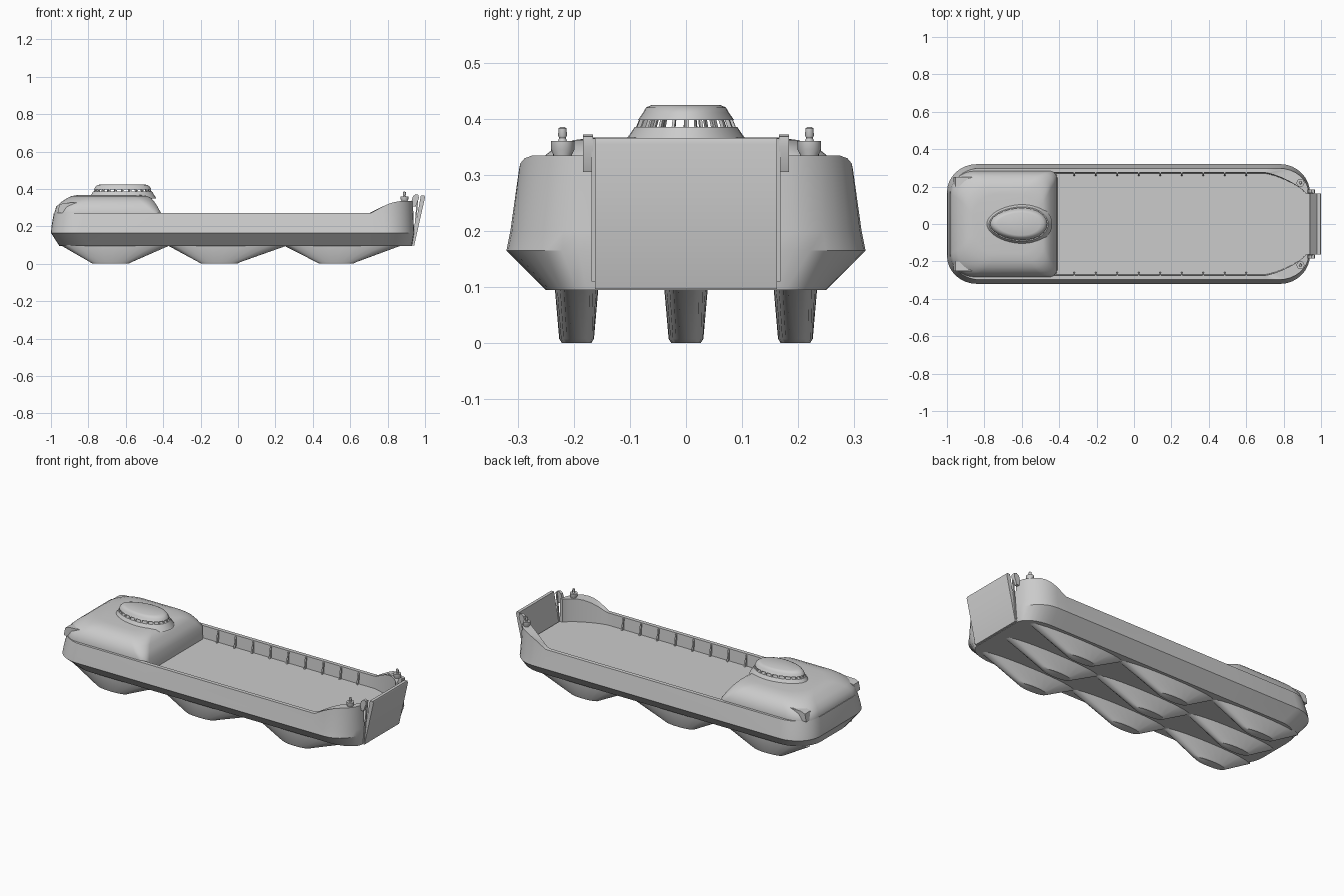
import bpy, bmesh, math

if "Cube" in bpy.data.objects:
    bpy.data.objects.remove(bpy.data.objects["Cube"])


def finish(name, bm, angle=35):
    bmesh.ops.recalc_face_normals(bm, faces=bm.faces)
    me = bpy.data.meshes.new(name)
    bm.to_mesh(me)
    bm.free()
    ob = bpy.data.objects.new(name, me)
    bpy.context.collection.objects.link(ob)
    bpy.ops.object.select_all(action='DESELECT')
    ob.select_set(True)
    bpy.context.view_layer.objects.active = ob
    bpy.ops.object.shade_smooth_by_angle(angle=math.radians(angle))
    return ob


def add_loft(bm, rings, open_front=()):
    """Skin a stack of equal rings, cap both ends, return vertex rows."""
    rows = [[bm.verts.new(p) for p in r] for r in rings]
    n = len(rows[0])
    for k, (a, b) in enumerate(zip(rows, rows[1:])):
        for i in range(n):
            if i == n - 1 and k in open_front:
                continue
            j = (i + 1) % n
            bm.faces.new((a[i], a[j], b[j], b[i]))
    bm.faces.new(rows[0])
    bm.faces.new(rows[-1])
    return rows


def loft(name, rings, angle=35):
    bm = bmesh.new()
    add_loft(bm, rings)
    return finish(name, bm, angle)


def prism(name, profile, y0, y1):
    return loft(name, [[(x, y, z) for x, z in profile] for y in (y0, y1)])


def outline(z, x0, x1, w, stern, bow, sides=(), power=1, n=9):
    """Rounded plan outline; z may be a function of x."""
    half = []
    for i in range(n):
        t = math.pi / 2 * i / (n - 1)
        c, s = max(math.cos(t), 0) ** power, math.sin(t) ** power
        half.append((x1 - bow[0] * (1 - c), w - bow[1] * (1 - s)))
    half += [(x, w) for x in sides]
    for i in range(n):
        t = math.pi / 2 * i / (n - 1)
        half.append((x0 + stern[0] * (1 - math.sin(t)), w - stern[1] * (1 - math.cos(t))))
    pts = half + [(x, -y) for x, y in reversed(half)]
    return [(x, y, z(x) if callable(z) else z) for x, y in pts]


def rim(x):
    s = min(max((x - 0.71) / 0.17, 0), 1)
    return 0.27 + 0.065 * math.sin(s * math.pi / 2)


# Hull with bulwarks, sunken cargo deck and open bow gate
GATE, FLOOR = 0.16, 0.2


def hull_ring(z, x0, x1, w, rx=0.16):
    return outline(z, x0, x1, w, (rx, 0.15), (rx, w - GATE), (0.71, -0.4))


def deck_ring(z, w):
    return outline(z, -0.95, 0.92, w, (0.1, 0.1), (0.22, w - GATE), (0.65, -0.4), 1.5)


bm = bmesh.new()
rows = add_loft(bm, [
    hull_ring(0.095, -0.955, 0.93, 0.25),
    hull_ring(0.165, -1.0, 0.942, 0.32),
    hull_ring(FLOOR, -0.997, 0.94, 0.313),
    hull_ring(rim, -0.985, 0.935, 0.298),
    deck_ring(rim, 0.275),
    deck_ring(FLOOR, 0.27)], open_front=(2, 3, 4))
bm.faces.new((rows[2][-1], rows[2][0], rows[5][0], rows[5][-1]))
for i in (0, -1):
    bm.faces.new([rows[k][i] for k in (2, 3, 4, 5)])
finish("hull", bm, 28)

# Stern deckhouse
loft("deckhouse", [outline(z, x0, x1, w, (0.13, 0.12), (r, r)) for z, x0, x1, w, r in (
    (0.19, -0.98, -0.41, 0.278, 0.03),
    (0.272, -0.982, -0.412, 0.283, 0.04),
    (0.305, -0.972, -0.43, 0.273, 0.06),
    (0.33, -0.945, -0.446, 0.257, 0.07),
    (0.35, -0.915, -0.463, 0.232, 0.08),
    (0.362, -0.89, -0.485, 0.2, 0.09),
    (0.367, -0.86, -0.52, 0.16, 0.09))], 40)

# Air intake fairings on the stern quarters
for side, s in (("left", 1), ("right", -1)):
    prism("intake_fairing_" + side,
          [(-0.965, 0.27), (-0.955, 0.315), (-0.93, 0.325), (-0.8, 0.33), (-0.775, 0.3), (-0.79, 0.27)],
          s * 0.2, s * 0.252)


# Egg-shaped bridge: base, roof and window pillars
def egg(z, a, b, n=40):
    return [(-0.617 + a * math.cos(t), b * math.sin(t) * (1 + 0.12 * math.cos(t)), z)
            for t in (2 * math.pi * i / n for i in range(n))]


loft("bridge_base", [egg(0.35, 0.18, 0.115), egg(0.366, 0.17, 0.104),
                     egg(0.385, 0.158, 0.091), egg(0.385, 0.14, 0.078)])
loft("bridge_roof", [egg(0.398, 0.14, 0.075), egg(0.398, 0.152, 0.085), egg(0.411, 0.146, 0.076),
                     egg(0.42, 0.135, 0.071), egg(0.425, 0.115, 0.06)], 50)
bm = bmesh.new()
low, high = egg(0.384, 0.155, 0.089, 120), egg(0.399, 0.148, 0.083, 120)
low_in, high_in = egg(0.384, 0.147, 0.081, 120), egg(0.399, 0.14, 0.075, 120)
for i in range(0, 120, 5):
    add_loft(bm, [[r[i], r[i + 1], q[i + 1], q[i]] for r, q in ((low, low_in), (high, high_in))])
finish("window_pillars", bm)


# Nine tapered keel pods in three rows
def pod(z, x0, x1, y, w, n=24):
    c, a = (x0 + x1) / 2, (x1 - x0) / 2
    pts = []
    for i in range(n):
        t = 2 * math.pi * i / n
        s = math.sin(t)
        pts.append((c + a * math.cos(t), y + math.copysign(w * abs(s) ** 0.8, s), z))
    return pts


for i, (x0, x1, x2, x3) in enumerate(((-0.95, -0.79, -0.57, -0.36),
                                      (-0.38, -0.21, 0.01, 0.27),
                                      (0.24, 0.42, 0.63, 0.88))):
    for j, y in enumerate((-0.195, 0, 0.195)):
        loft(f"keel_pod_{i}_{j}", [pod(0.1, x0, x3, y, 0.039), pod(0.008, x1, x2, y, 0.031),
                                   pod(0, x1 + 0.015, x2 - 0.015, y, 0.026)], 40)

# Bow ramp
prism("bow_ramp", [(0.928, 0.097), (0.942, 0.097), (1.0, 0.355), (0.996, 0.366), (0.978, 0.366)],
      -0.162, 0.162)


def disc(x, y, z, r, n=16):
    return [(x + r * math.cos(2 * math.pi * i / n), y + r * math.sin(2 * math.pi * i / n), z)
            for i in range(n)]


for side, s in (("left", 1), ("right", -1)):
    # Ramp hinge arm and strut
    prism("ramp_arm_" + side,
          [(0.92, 0.305), (0.95, 0.305), (0.967, 0.35), (0.965, 0.368), (0.95, 0.372), (0.935, 0.36)],
          s * 0.166, s * 0.184)
    prism("ramp_strut_" + side, [(0.936, 0.11), (0.942, 0.11), (0.966, 0.365), (0.958, 0.365)],
          s * 0.16, s * 0.168)
    # Bow gun mount with short post
    y = s * 0.22
    loft("gun_mount_" + side, [disc(0.89, y, z, r) for z, r in (
        (0.315, 0.017), (0.337, 0.017), (0.345, 0.021), (0.36, 0.021), (0.36, 0.008),
        (0.366, 0.006), (0.37, 0.008), (0.383, 0.007), (0.385, 0.004))])
    # Ribs along the inside of the bulwark
    bm = bmesh.new()
    for i in range(9):
        x = -0.32 + i * 0.115
        add_loft(bm, [[(x - 0.004, s * a, z), (x + 0.004, s * a, z),
                       (x + 0.004, s * 0.28, z), (x - 0.004, s * 0.28, z)]
                      for a, z in ((0.255, 0.198), (0.268, 0.264))])
    finish("bulwark_ribs_" + side, bm)
